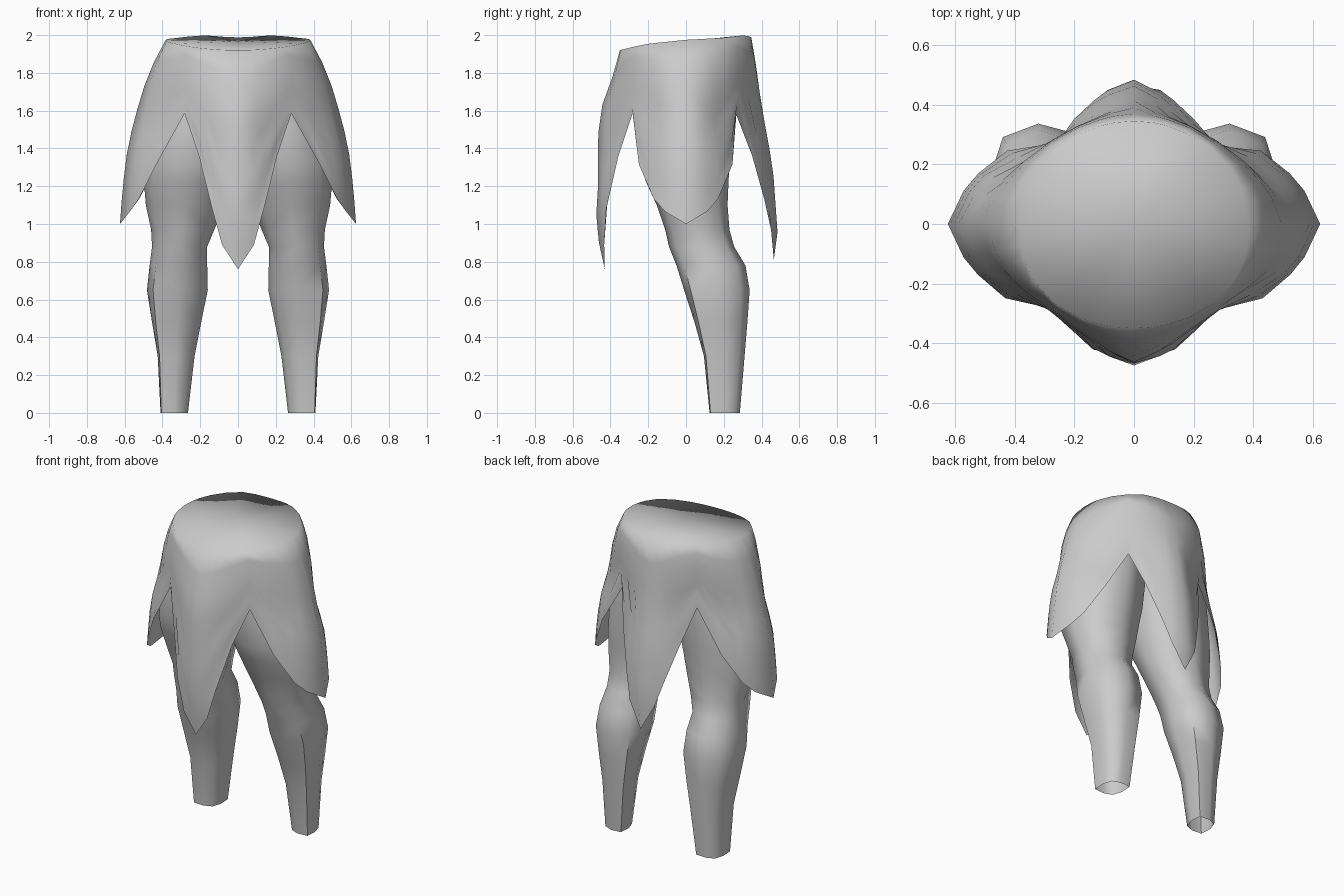
import bpy, bmesh, math

if "Cube" in bpy.data.objects:
    bpy.data.objects.remove(bpy.data.objects["Cube"])

grey = bpy.data.materials.new("plain grey")
grey.diffuse_color = (0.6, 0.6, 0.6, 1)
grey.use_nodes = True
grey.node_tree.nodes["Principled BSDF"].inputs["Base Color"].default_value = grey.diffuse_color


def lerp(table, t):
    """Piecewise linear lookup in (key, value) pairs sorted by key."""
    if t <= table[0][0]:
        return table[0][1]
    for (k0, v0), (k1, v1) in zip(table, table[1:]):
        if t <= k1:
            return v0 + (v1 - v0) * (t - k0) / (k1 - k0)
    return table[-1][1]


def finish(name, bm, angle):
    bmesh.ops.recalc_face_normals(bm, faces=bm.faces)
    me = bpy.data.meshes.new(name)
    bm.to_mesh(me)
    bm.free()
    me.materials.append(grey)
    ob = bpy.data.objects.new(name, me)
    bpy.context.collection.objects.link(ob)
    bpy.ops.object.select_all(action='DESELECT')
    bpy.context.view_layer.objects.active = ob
    ob.select_set(True)
    bpy.ops.object.shade_smooth_by_angle(angle=math.radians(angle))
    return ob


def bridge(bm, r0, r1):
    n = len(r0)
    for i in range(n):
        j = (i + 1) % n
        bm.faces.new((r0[i], r0[j], r1[j], r1[i]))


# Skirt half-extents by height, and how square the section is
SIDE = [(1.0, .625), (1.2, .61), (1.4, .585), (1.55, .55), (1.75, .49), (1.87, .44), (1.97, .385), (2.0, .37)]
FRONT = [(.76, .43), (.88, .465), (.95, .455), (1.1, .485), (1.2, .465), (1.29, .48),
         (1.36, .462), (1.57, .465), (1.79, .385), (1.92, .35)]
BACK = [(.81, .465), (.95, .485), (1.3, .46), (1.57, .41), (1.76, .38), (1.97, .355), (2.0, .34)]
POWER = [(1.3, 1.25), (1.58, 1.22), (1.8, 1.75), (1.95, 2.1)]
POWER_SIDE = [(1.1, 1.5), (1.35, 1.5), (1.58, 1.32), (1.8, 1.75), (1.95, 2.1)]

# Hem height by angle away from the centre of each flap
HEM_FRONT = [(0, .76), (11, .89), (18, 1.08), (30, 1.36), (45, 1.585)]
HEM_BACK = [(0, .81), (11, .97), (18, 1.13), (30, 1.36), (45, 1.585)]
HEM_SIDE = [(0, 1.0), (15, 1.09), (28, 1.28), (45, 1.585)]


def skirt_point(deg, z):
    c, s = math.cos(math.radians(deg)), math.sin(math.radians(deg))
    on_side = abs(c) > abs(s) + .01
    a, b = lerp(SIDE, z), lerp(BACK if s > 0 else FRONT, z)
    p = lerp(POWER_SIDE if on_side else POWER, z)
    r = ((abs(c) / a) ** p + (abs(s) / b) ** p) ** (-1 / p)
    return r * c, r * s, z


def hem(deg):
    quarter = round(deg / 90) % 4
    off = abs(deg - 90 * round(deg / 90))
    return lerp((HEM_SIDE, HEM_BACK, HEM_SIDE, HEM_FRONT)[quarter], off)


def rim(deg):
    s = math.sin(math.radians(deg))
    return lerp([(-1, 1.92), (-.5, 1.955), (0, 1.975), (.5, 1.985), (.9, 2.0), (1, 1.988)], s)


# Skirt with four pointed flaps and a closed waist
bm = bmesh.new()
offsets = (-45, -30, -18, -11, 0, 11, 18, 30)
angles = [q * 90 + o for q in range(4) for o in offsets]
ROWS = 8
rings = []
for k in range(ROWS + 1):
    f = k / ROWS
    rings.append([bm.verts.new(skirt_point(d, rim(d) + (hem(d) - rim(d)) * f)) for d in angles])
for r0, r1 in zip(rings, rings[1:]):
    bridge(bm, r0, r1)
centre = bm.verts.new((0, 0, 1.968))
top = rings[0]
for i in range(len(top)):
    bm.faces.new((top[i], top[(i + 1) % len(top)], centre))
finish("skirt", bm, 100)

# Leg sections: height, inner x, outer x, front y, back y
LEG = [(0, .265, .41, .125, .285), (.3, .23, .425, .095, .31), (.48, .195, .455, .045, .325),
       (.65, .16, .482, -.01, .337), (.78, .163, .468, -.05, .315), (.88, .163, .455, -.09, .255),
       (.97, .125, .46, -.11, .23), (1.1, .075, .488, -.155, .22), (1.22, .045, .498, -.21, .225),
       (1.32, .02, .495, -.245, .23), (1.5, .005, .47, -.26, .24), (1.68, .0, .42, -.26, .24)]
# Fullness of the outer-front and inner-back corners by height
CORNER = [(0, .94), (.3, .9), (.65, .8), (1.0, .75)]
SIDES = 8
for name, m in (("right_leg", 1), ("left_leg", -1)):
    bm = bmesh.new()
    prev = None
    for z, x0, x1, y0, y1 in LEG:
        ring = []
        for i in range(SIDES):
            t = 2 * math.pi * i / SIDES
            u, v = math.cos(t), math.sin(t)
            if i % 2:
                k = (lerp(CORNER, z) if u * v < 0 else .74) / abs(u)
                u, v = u * k, v * k
            ring.append(bm.verts.new((m * ((x0 + x1) / 2 + (x1 - x0) / 2 * u),
                                      (y0 + y1) / 2 + (y1 - y0) / 2 * v, z)))
        if prev:
            bridge(bm, prev, ring)
        prev = ring
    finish(name, bm, 60)
